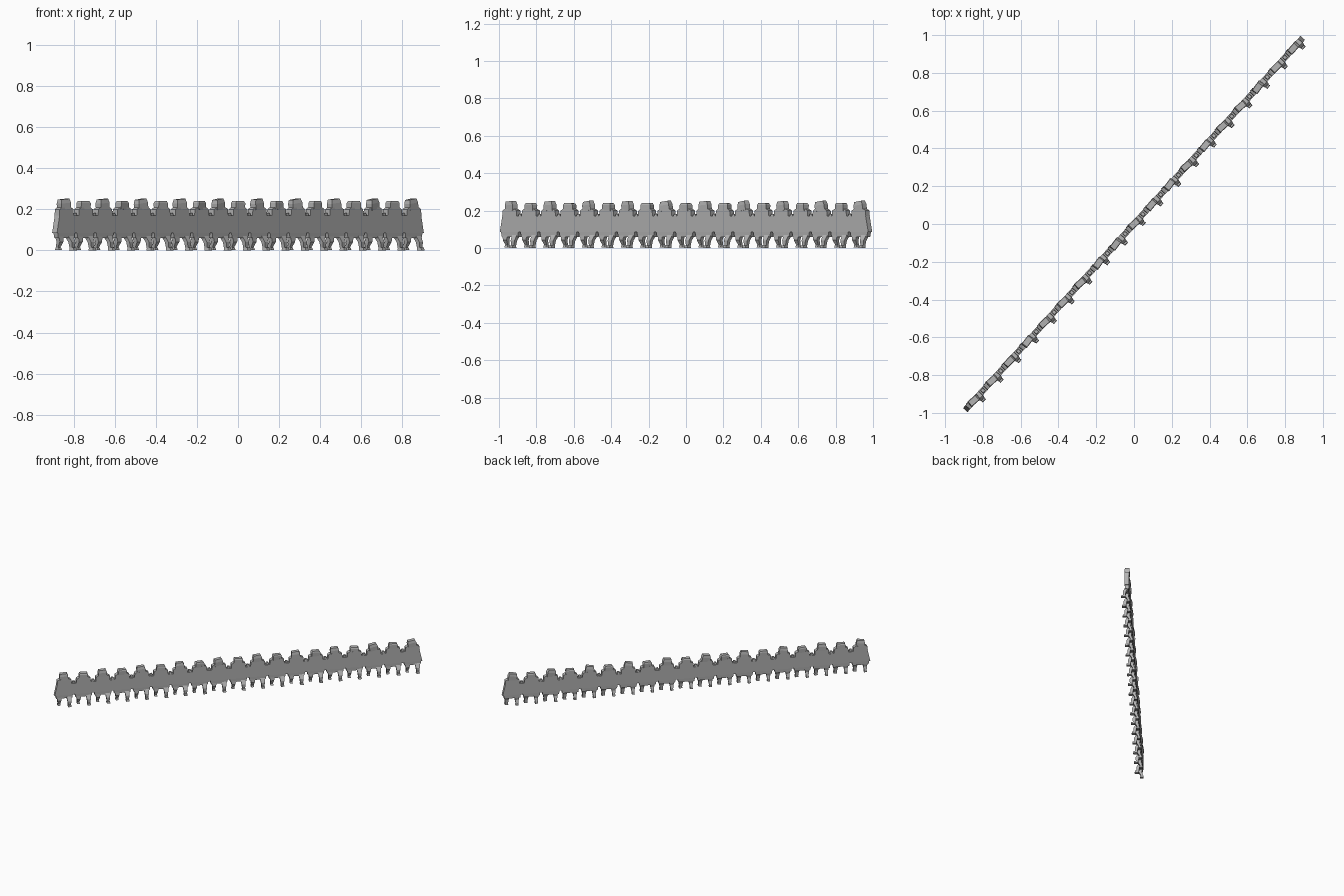
import bpy, bmesh, math, random
from mathutils import Matrix, Vector

if "Cube" in bpy.data.objects:
    bpy.data.objects.remove(bpy.data.objects["Cube"])

random.seed(4)
COUNT, PITCH = 19, 0.14          # figures standing shoulder to shoulder
HALF = 1.33                      # half length of the row
ROW = Matrix.Rotation(math.radians(47.8), 4, 'Z')

grey = bpy.data.materials.new("stone_grey")
grey.diffuse_color = (0.46, 0.46, 0.46, 1)
grey.use_nodes = True
grey.node_tree.nodes["Principled BSDF"].inputs["Base Color"].default_value = grey.diffuse_color


def finish(name, bm):
    """Turn a bmesh into an object laid along the diagonal row."""
    bmesh.ops.recalc_face_normals(bm, faces=bm.faces)
    bm.transform(ROW)
    mesh = bpy.data.meshes.new(name)
    bm.to_mesh(mesh)
    bm.free()
    mesh.materials.append(grey)
    obj = bpy.data.objects.new(name, mesh)
    bpy.context.collection.objects.link(obj)


def loft(bm, rings, turn=None):
    """Four-sided tapered block; each ring is (x, y, z, width, depth)."""
    loops = []
    for x, y, z, w, d in rings:
        pts = [Vector((x + a * w / 2, y + b * d / 2, z))
               for a, b in ((-1, -1), (1, -1), (1, 1), (-1, 1))]
        loops.append([bm.verts.new(turn @ p if turn else p) for p in pts])
    for lo, hi in zip(loops, loops[1:]):
        for i in range(4):
            j = (i + 1) % 4
            bm.faces.new((lo[i], lo[j], hi[j], hi[i]))
    bm.faces.new(loops[0][::-1])
    bm.faces.new(loops[-1])


centres = [(i - (COUNT - 1) / 2) * PITCH for i in range(COUNT)]

# Joined torsos: one stepped outline with shoulder notches, given thickness
outline = [(HALF, 0.085), (-HALF, 0.085), (-HALF + 0.02, 0.175)]
for c in centres:
    outline += [(c - 0.052, 0.17), (c - 0.05, 0.2), (c - 0.036, 0.208),
                (c + 0.036, 0.208), (c + 0.05, 0.2), (c + 0.052, 0.17)]
outline.append((HALF - 0.02, 0.175))
bm = bmesh.new()
face = bm.faces.new([bm.verts.new((x, -0.016, z)) for x, z in outline])
ext = bmesh.ops.extrude_face_region(bm, geom=[face])
bmesh.ops.translate(bm, vec=(0, 0.032, 0),
                    verts=[v for v in ext['geom'] if isinstance(v, bmesh.types.BMVert)])
finish("torso_wall", bm)

# Heads, slightly turned and tipped, every other one taller
bm = bmesh.new()
for i, c in enumerate(centres):
    tip = random.uniform(0.06, 0.16) * (1 if i % 2 else -1)
    turn = (Matrix.Translation((c, 0, 0.2))
            @ Matrix.Rotation(random.uniform(-0.15, 0.15), 4, 'Z')
            @ Matrix.Rotation(tip if i % 2 == 0 else tip * 0.2, 4, 'Y'))
    top = 0.05 if i % 2 == 0 else 0.04
    loft(bm, [(0, 0, 0, 0.062, 0.034), (0, 0, 0.03, 0.062, 0.036),
              (0, 0, top, 0.05, 0.03)], turn)
finish("heads", bm)

# Hands resting in the shoulder gaps
bm = bmesh.new()
for c in centres[:-1]:
    loft(bm, [(c + PITCH / 2, 0, 0.165, 0.022, 0.024),
              (c + PITCH / 2, 0, 0.183, 0.016, 0.018)])
finish("hands", bm)

# Hips under each torso
bm = bmesh.new()
for c in centres:
    loft(bm, [(c, 0, 0.06, 0.115, 0.026), (c, 0, 0.086, 0.125, 0.028)])
finish("hips", bm)

# Striding legs: one steps forward, the other trails behind
front, rear, feet = bmesh.new(), bmesh.new(), bmesh.new()
for c in centres:
    x = c + PITCH / 4
    loft(front, [(x, -0.02, 0.008, 0.018, 0.016), (x, -0.019, 0.04, 0.027, 0.022),
                 (x, 0, 0.07, 0.036, 0.026)])
    loft(feet, [(x, -0.027, 0, 0.024, 0.03), (x, -0.026, 0.014, 0.02, 0.026)])
    x = c - PITCH / 4
    loft(rear, [(x, 0.01, 0.012, 0.016, 0.014), (x, -0.004, 0.042, 0.026, 0.022),
                (x, 0, 0.07, 0.036, 0.026)])
    loft(feet, [(x, 0.006, 0.002, 0.02, 0.026), (x, 0.008, 0.015, 0.018, 0.02)])
finish("front_legs", front)
finish("rear_legs", rear)
finish("feet", feet)
